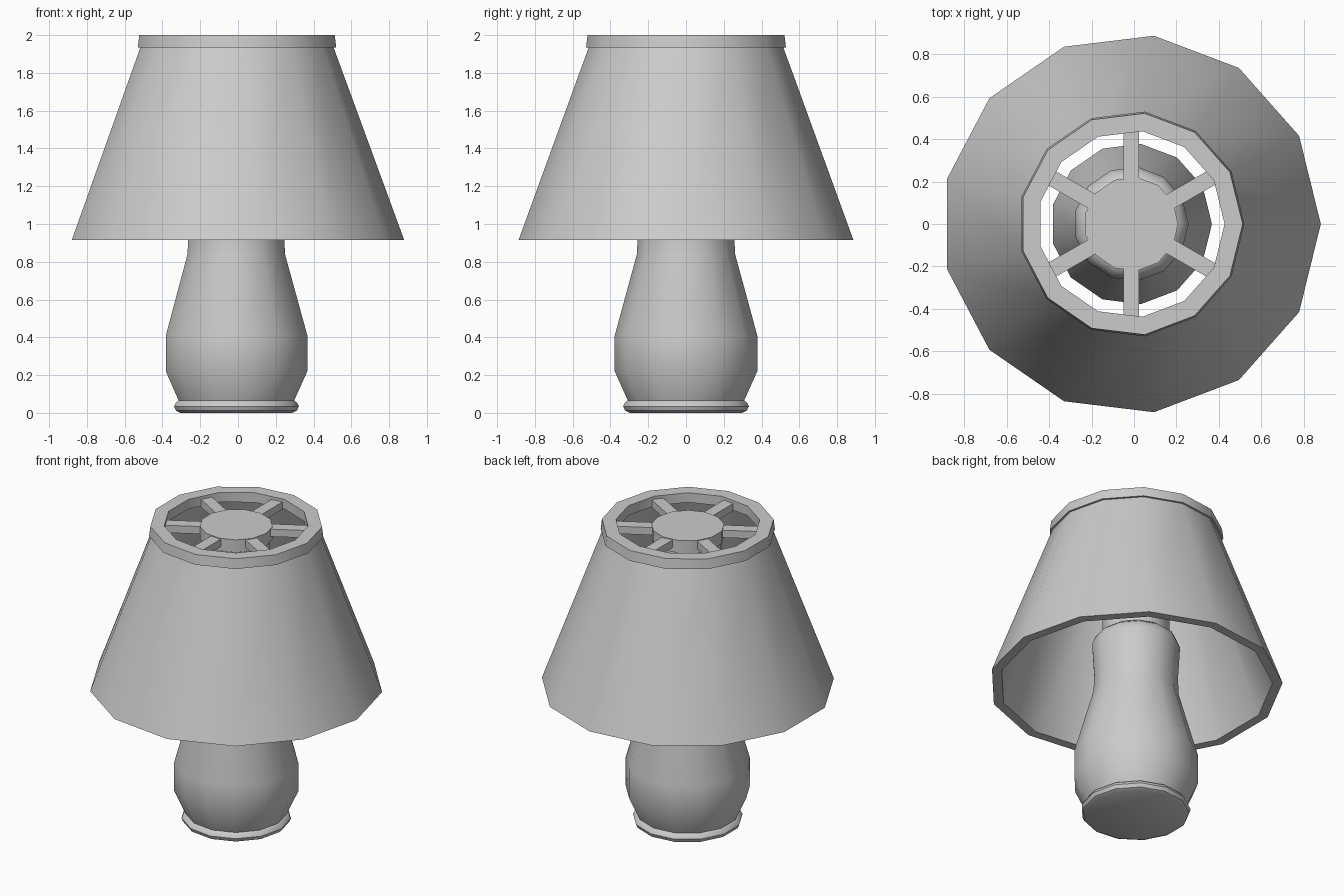
import bpy, bmesh
from math import cos, sin, pi, radians
from mathutils import Matrix

if "Cube" in bpy.data.objects:
    bpy.data.objects.remove(bpy.data.objects["Cube"])

SIDES = 13      # every round part is a 13-gon
CX = -0.013     # axis offset that centres the odd-sided outline


def finish(name, bm, smooth=None):
    bmesh.ops.recalc_face_normals(bm, faces=bm.faces)
    mesh = bpy.data.meshes.new(name)
    bm.to_mesh(mesh)
    bm.free()
    ob = bpy.data.objects.new(name, mesh)
    bpy.context.collection.objects.link(ob)
    ob.location.x = CX
    if smooth:
        bpy.ops.object.select_all(action='DESELECT')
        ob.select_set(True)
        bpy.context.view_layer.objects.active = ob
        bpy.ops.object.shade_smooth_by_angle(angle=radians(smooth))
    return ob


def lathe(name, profile, closed=False, smooth=40):
    """Revolve (radius, z) points; closed loops make tubes, open ones get caps."""
    bm = bmesh.new()
    rings = [[bm.verts.new((r * cos(2 * pi * i / SIDES), r * sin(2 * pi * i / SIDES), z))
              for i in range(SIDES)] for r, z in profile]
    pairs = list(zip(rings, rings[1:]))
    if closed:
        pairs.append((rings[-1], rings[0]))
    else:
        bm.faces.new(rings[0])
        bm.faces.new(rings[-1])
    for a, b in pairs:
        for i in range(SIDES):
            j = (i + 1) % SIDES
            bm.faces.new((a[i], a[j], b[j], b[i]))
    return finish(name, bm, smooth)


# Vase-shaped lamp body with rolled foot
lathe("lamp_body", [(0.30, 0), (0.325, 0.012), (0.335, 0.035), (0.325, 0.055),
                    (0.31, 0.065), (0.38, 0.22), (0.38, 0.41), (0.262, 0.84),
                    (0.257, 0.95), (0.27, 1.17), (0.25, 1.22), (0.21, 1.25)])

# Central column up to the hub
lathe("column", [(0.205, 1.24), (0.205, 1.93)])
lathe("hub", [(0.222, 1.90), (0.222, 1.985)])

# Hollow conical shade
lathe("shade", [(0.893, 0.915), (0.517, 1.94), (0.46, 1.94), (0.832, 0.915)], closed=True)

# Collar ring on top of the shade
lathe("top_ring", [(0.533, 1.935), (0.525, 2.0), (0.44, 2.0), (0.44, 1.935)], closed=True)

# Six spokes joining hub and ring
bm = bmesh.new()
for k in range(6):
    m = (Matrix.Rotation(radians(30 + 60 * k), 4, 'Z')
         @ Matrix.Translation((0.325, 0, 1.955))
         @ Matrix.Diagonal((0.25, 0.075, 0.05, 1)))
    bmesh.ops.create_cube(bm, size=1, matrix=m)
finish("spokes", bm)
